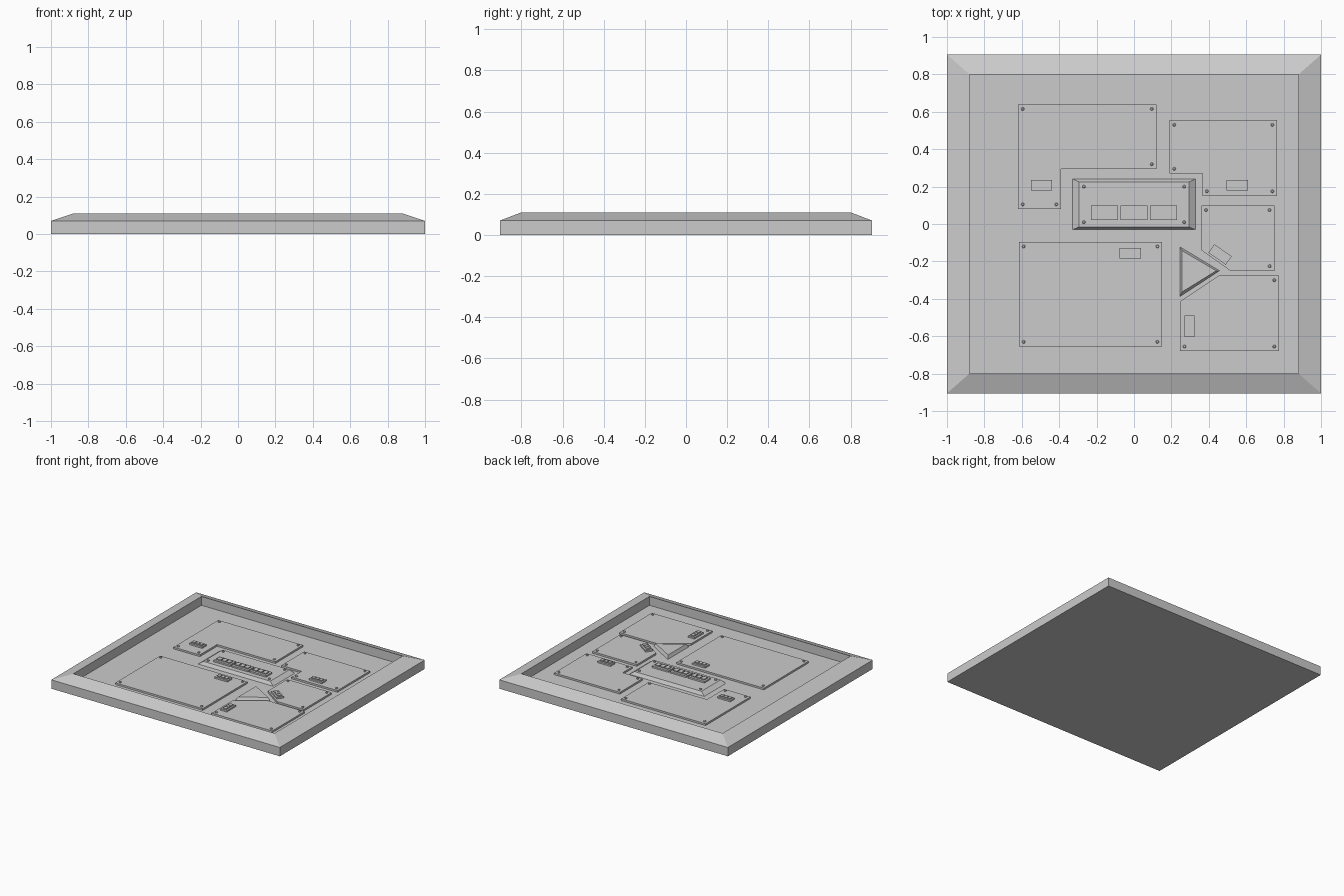
import bpy, bmesh, math
from mathutils import Vector, Matrix

if "Cube" in bpy.data.objects:
    bpy.data.objects.remove(bpy.data.objects["Cube"])

FLOOR = 0.04      # height of the recessed floor
PLATE = 0.054     # height of the cover plates


def loft(name, rings, matrix=Matrix()):
    """Closed solid through rings of matching points, capped at both ends."""
    bm = bmesh.new()
    loops = [[bm.verts.new(matrix @ Vector(p)) for p in r] for r in rings]
    n = len(loops[0])
    for a, b in zip(loops, loops[1:]):
        for i in range(n):
            j = (i + 1) % n
            bm.faces.new((a[i], a[j], b[j], b[i]))
    bm.faces.new(loops[0][::-1])
    bm.faces.new(loops[-1])
    bmesh.ops.recalc_face_normals(bm, faces=bm.faces)
    me = bpy.data.meshes.new(name)
    bm.to_mesh(me)
    bm.free()
    ob = bpy.data.objects.new(name, me)
    bpy.context.collection.objects.link(ob)
    return ob


def rect(x, y, z, cx=0, cy=0):
    return [(cx + sx * x, cy + sy * y, z) for sx, sy in ((-1, -1), (1, -1), (1, 1), (-1, 1))]


def screw(x, y, z, r=0.009):
    ring = lambda s, h: [(x + s * math.cos(a * math.pi / 4), y + s * math.sin(a * math.pi / 4), h)
                         for a in range(8)]
    loft("screw", [ring(r, z - 0.004), ring(r, z + 0.006), ring(r * 0.6, z + 0.009)])


def plate(name, pts):
    """Flat cover plate with a screw in each outward right-angled corner."""
    loft(name, [[(x, y, z) for x, y in pts] for z in (FLOOR - 0.005, PLATE)])
    for i, p in enumerate(pts):
        p = Vector(p)
        a = (Vector(pts[i - 1]) - p).normalized()
        b = (Vector(pts[(i + 1) % len(pts)]) - p).normalized()
        turn = b.x * a.y - b.y * a.x
        if turn > 0.9:      # points run counter-clockwise
            q = p + (a + b) * 0.025
            screw(q.x, q.y, PLATE)


def button_block(name, cx, cy, z, w, h, angle=0):
    """Small raised base carrying a row of three keys."""
    m = Matrix.Translation((cx, cy, z)) @ Matrix.Rotation(math.radians(angle), 4, 'Z')
    loft(name + "_base", [rect(w / 2, h / 2, -0.004), rect(w / 2, h / 2, 0.012)], m)
    for i in (-1, 0, 1):
        kx, ky, ox = w * 0.115, h * 0.27, i * w * 0.285
        loft(name + "_key", [rect(kx, ky, 0.01, ox), rect(kx, ky, 0.02, ox)], m)


# Tray with sloping rim and vertical inner walls
loft("tray", [rect(1, 0.905, 0), rect(1, 0.905, 0.07),
              rect(0.88, 0.80, 0.11), rect(0.88, 0.80, FLOOR)])

# Cover plates
plate("plate_back_left", [(-0.62, 0.08), (-0.39, 0.08), (-0.39, 0.295),
                          (0.12, 0.295), (0.12, 0.64), (-0.62, 0.64)])
plate("plate_back_right", [(0.365, 0.15), (0.765, 0.15), (0.765, 0.555),
                           (0.19, 0.555), (0.19, 0.27), (0.365, 0.27)])
plate("plate_mid_right", [(0.515, -0.25), (0.75, -0.25), (0.75, 0.10),
                          (0.36, 0.10), (0.36, -0.14)])
plate("plate_front_right", [(0.245, -0.68), (0.775, -0.68), (0.775, -0.275),
                            (0.455, -0.275), (0.245, -0.415)])
plate("plate_front_left", [(-0.615, -0.655), (0.15, -0.655),
                           (0.15, -0.095), (-0.615, -0.095)])

# Central raised block with three key groups and corner screws
TOP = 0.065
loft("centre_block", [rect(0.328, 0.135, FLOOR - 0.005, 0, 0.105), rect(0.328, 0.135, FLOOR, 0, 0.105),
                      rect(0.293, 0.12, TOP, 0, 0.105)])
for x in (-0.158, 0, 0.158):
    button_block("centre_keys", x, 0.06, TOP, 0.145, 0.077)
for x, y, z in rect(0.268, 0.095, TOP, 0, 0.105):
    screw(x, y, z)

# Key groups on the plates
for x, y, a in ((-0.495, 0.207, 0), (0.552, 0.207, 0), (-0.02, -0.157, 0),
                (0.46, -0.163, -35), (0.297, -0.547, 90)):
    button_block("plate_keys", x, y, PLATE, 0.113, 0.055, a)

# Raised triangle
outer = [(0.245, -0.388), (0.457, -0.25), (0.245, -0.122)]
inner = [(0.257, -0.363), (0.44, -0.25), (0.257, -0.143)]
loft("triangle_block", [[(x, y, FLOOR - 0.005) for x, y in outer],
                        [(x, y, FLOOR) for x, y in outer],
                        [(x, y, TOP) for x, y in inner]])
